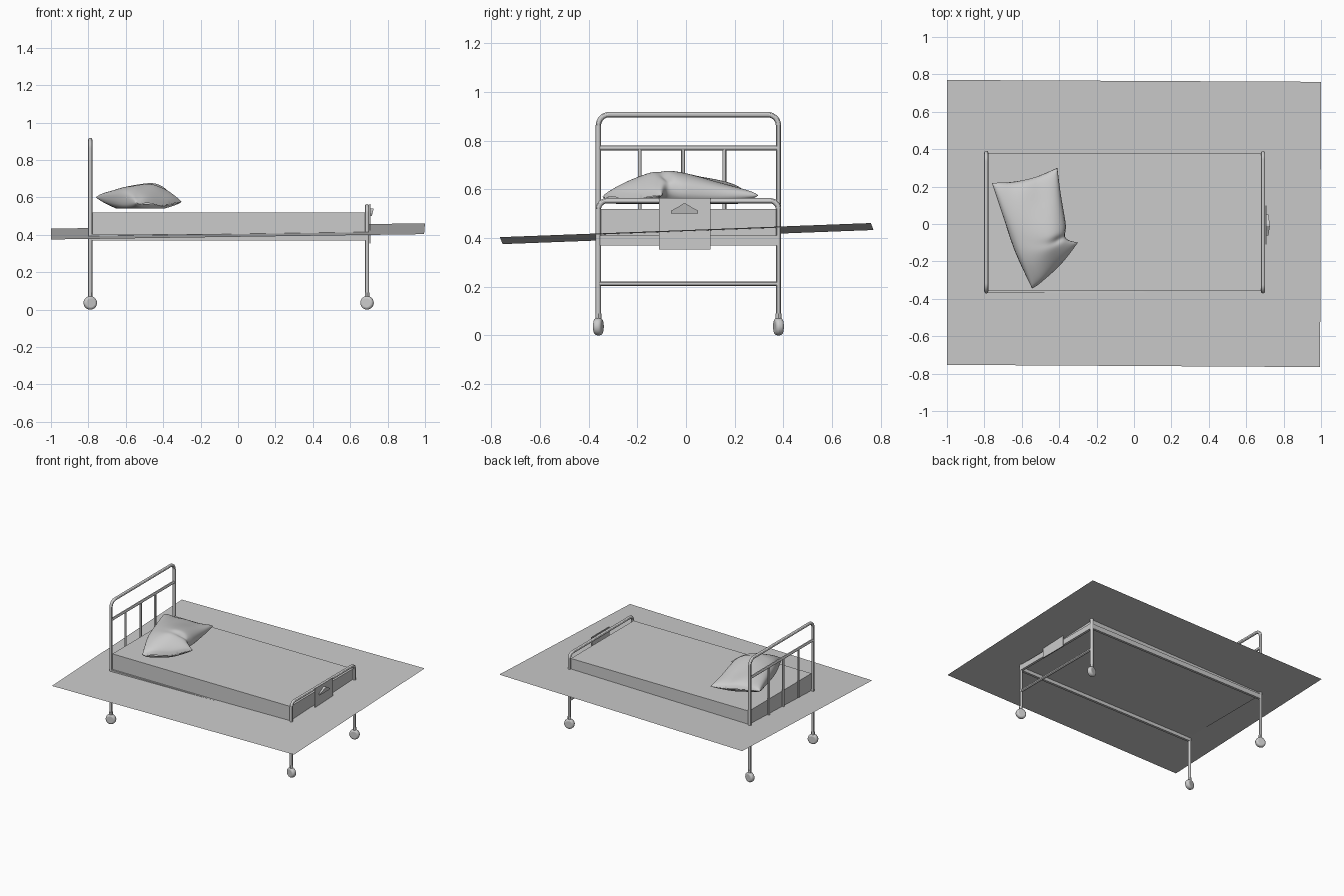
import bpy, bmesh, math
from mathutils import Vector

if "Cube" in bpy.data.objects:
    bpy.data.objects.remove(bpy.data.objects["Cube"])

Y0, Y1 = -0.36, 0.38          # post centre lines
XH, XF = -0.79, 0.69          # head and foot ends


def tube(name, pts, r):
    cu = bpy.data.curves.new(name, 'CURVE')
    cu.dimensions = '3D'
    cu.bevel_depth = r
    cu.bevel_resolution = 4
    cu.use_fill_caps = True
    sp = cu.splines.new('POLY')
    sp.points.add(len(pts) - 1)
    for p, q in zip(sp.points, pts):
        p.co = (*q, 1)
    ob = bpy.data.objects.new(name, cu)
    bpy.context.collection.objects.link(ob)
    bpy.ops.object.select_all(action='DESELECT')
    ob.select_set(True)
    bpy.context.view_layer.objects.active = ob
    bpy.ops.object.convert(target='MESH')
    bpy.ops.object.shade_smooth_by_angle()
    return ob


def hoop(name, x, top, r=0.011, rad=0.045):
    # inverted U of tube with rounded corners
    pts = [(x, Y0, 0.05)]
    for yc, a0 in ((Y0 + rad, 180), (Y1 - rad, 90)):
        for i in range(9):
            a = math.radians(a0 - i * 90 / 8)
            pts.append((x, yc + rad * math.cos(a), top - rad + rad * math.sin(a)))
    pts.append((x, Y1, 0.05))
    return tube(name, pts, r)


def box(name, x0, x1, y0, y1, z0, z1):
    bpy.ops.mesh.primitive_cube_add(size=1, location=((x0 + x1) / 2, (y0 + y1) / 2, (z0 + z1) / 2))
    ob = bpy.context.object
    ob.name = name
    ob.scale = (x1 - x0, y1 - y0, z1 - z0)
    bpy.ops.object.transform_apply(location=False)
    return ob


def mesh_object(name, verts, faces):
    me = bpy.data.meshes.new(name)
    me.from_pydata(verts, [], faces)
    ob = bpy.data.objects.new(name, me)
    bpy.context.collection.objects.link(ob)
    bpy.context.view_layer.objects.active = ob
    return ob


# head and foot tube frames
hoop("headboard_frame", XH, 0.907)
hoop("footboard_frame", XF, 0.553, rad=0.035)
tube("headboard_rail", [(XH, Y0, 0.77), (XH, Y1, 0.77)], 0.010)
tube("footboard_low_rail", [(XF, Y0, 0.212), (XF, Y1, 0.212)], 0.010)
for i, y in enumerate((-0.19, -0.012, 0.158)):
    tube(f"headboard_bar_{i}", [(XH, y, 0.41), (XH, y, 0.77)], 0.008)

# side and end rails under the mattress
for side, y in (("front", Y0), ("back", Y1)):
    box(f"{side}_side_rail", XH, XF, y - 0.009, y + 0.009, 0.37, 0.405)
box("foot_end_rail", XF - 0.01, XF + 0.008, Y0, Y1, 0.37, 0.41)

box("mattress", XH + 0.01, XF - 0.01, Y0 + 0.003, Y1 - 0.003, 0.395, 0.52)

# casters: rounded wheels slightly turned
for i, x in enumerate((XH, XF)):
    for j, y in enumerate((Y0, Y1)):
        bpy.ops.mesh.primitive_cylinder_add(vertices=20, radius=0.036, depth=0.034, location=(x, y, 0.036),
                                            rotation=(math.pi / 2, 0, math.radians(14 - 28 * ((i + j) % 2))))
        ob = bpy.context.object
        ob.name = f"caster_{i}{j}"
        b = ob.modifiers.new("round", 'BEVEL')
        b.width, b.segments = 0.012, 3
        bpy.ops.object.shade_smooth_by_angle()
        tube(f"caster_stem_{i}{j}", [(x, y, 0.04), (x, y, 0.09)], 0.012)

# tilted flat sheet
mesh_object("sheet", [(x, y, 0.418 + 0.0145 * x + 0.038 * y) for x, y in
                      ((-1, -0.753), (0.995, -0.765), (1, 0.76), (-1, 0.77))], [(0, 1, 2, 3)])

# clipboard with its clip
box("clipboard", 0.703, 0.708, -0.11, 0.10, 0.352, 0.565)
prof = [(-0.062, 0.5), (0.05, 0.5), (0.05, 0.512), (0.022, 0.527), (0.0, 0.541),
        (-0.012, 0.541), (-0.034, 0.527), (-0.062, 0.512)]
n = len(prof)
verts = [(0.708, y, z) for y, z in prof] + [(0.716 + 0.25 * (z - 0.5), y, z) for y, z in prof]
mesh_object("clip", verts, [tuple(range(n))[::-1], tuple(range(n, 2 * n))] +
            [(i, (i + 1) % n, n + (i + 1) % n, n + i) for i in range(n)])


# slumped pillow: border curves blended, then inflated
def along(pts, t):
    f = t * (len(pts) - 1)
    i = min(int(f), len(pts) - 2)
    p = [Vector(q) for q in (pts[max(i - 1, 0)], pts[i], pts[i + 1], pts[min(i + 2, len(pts) - 1)])]
    s = f - i
    return 0.5 * (2 * p[1] + (p[2] - p[0]) * s + (2 * p[0] - 5 * p[1] + 4 * p[2] - p[3]) * s * s
                  + (3 * p[1] - p[0] - 3 * p[2] + p[3]) * s ** 3)


A, B, C, D = (-0.76, 0.22, 0.60), (-0.41, 0.30, 0.575), (-0.545, -0.345, 0.57), (-0.30, -0.10, 0.575)
back = [A, (-0.65, 0.225, 0.585), (-0.53, 0.25, 0.57), B]
front = [C, (-0.50, -0.315, 0.565), (-0.39, -0.215, 0.56), D]
left = [A, (-0.70, 0.04, 0.59), (-0.635, -0.15, 0.58), C]
right = [B, (-0.39, 0.15, 0.575), (-0.365, 0.0, 0.585), (-0.365, -0.075, 0.60), D]
N = 40
verts, faces = [], []
for s in (1, -1):
    for j in range(N + 1):
        for i in range(N + 1):
            u, v = i / N, j / N
            p = ((1 - v) * along(back, u) + v * along(front, u) + (1 - u) * along(left, v) + u * along(right, v)
                 - (1 - u) * (1 - v) * Vector(A) - u * (1 - v) * Vector(B)
                 - (1 - u) * v * Vector(C) - u * v * Vector(D))
            e = (max(math.sin(math.pi * u), 0) * max(math.sin(math.pi * v), 0)) ** 0.5
            lean = math.exp(-(((u - 0.78) / 0.3) ** 2 + ((v - 0.6) / 0.35) ** 2))
            crease = 0.006 * math.sin(13 * u + 9 * v) * math.sin(math.pi * u) * (1 - e)
            fold = -0.035 * math.exp(-((v - 0.72 - 0.25 * (u - 1)) / 0.06) ** 2) * u ** 4 * min(1, 6 * (1 - u))
            if s > 0:
                p.z += e * (0.082 + 0.035 * lean) + crease + fold
            else:
                p.z = max(p.z - e * 0.06, 0.54)
            verts.append(p)
    o = 0 if s > 0 else (N + 1) ** 2
    for j in range(N):
        for i in range(N):
            a = o + j * (N + 1) + i
            f = (a, a + N + 1, a + N + 2, a + 1)
            faces.append(f if s > 0 else f[::-1])
pillow = mesh_object("pillow", verts, faces)
bm = bmesh.new()
bm.from_mesh(pillow.data)
bmesh.ops.remove_doubles(bm, verts=bm.verts, dist=0.0005)
bmesh.ops.recalc_face_normals(bm, faces=bm.faces)
bm.to_mesh(pillow.data)
bm.free()
for f in pillow.data.polygons:
    f.use_smooth = True
